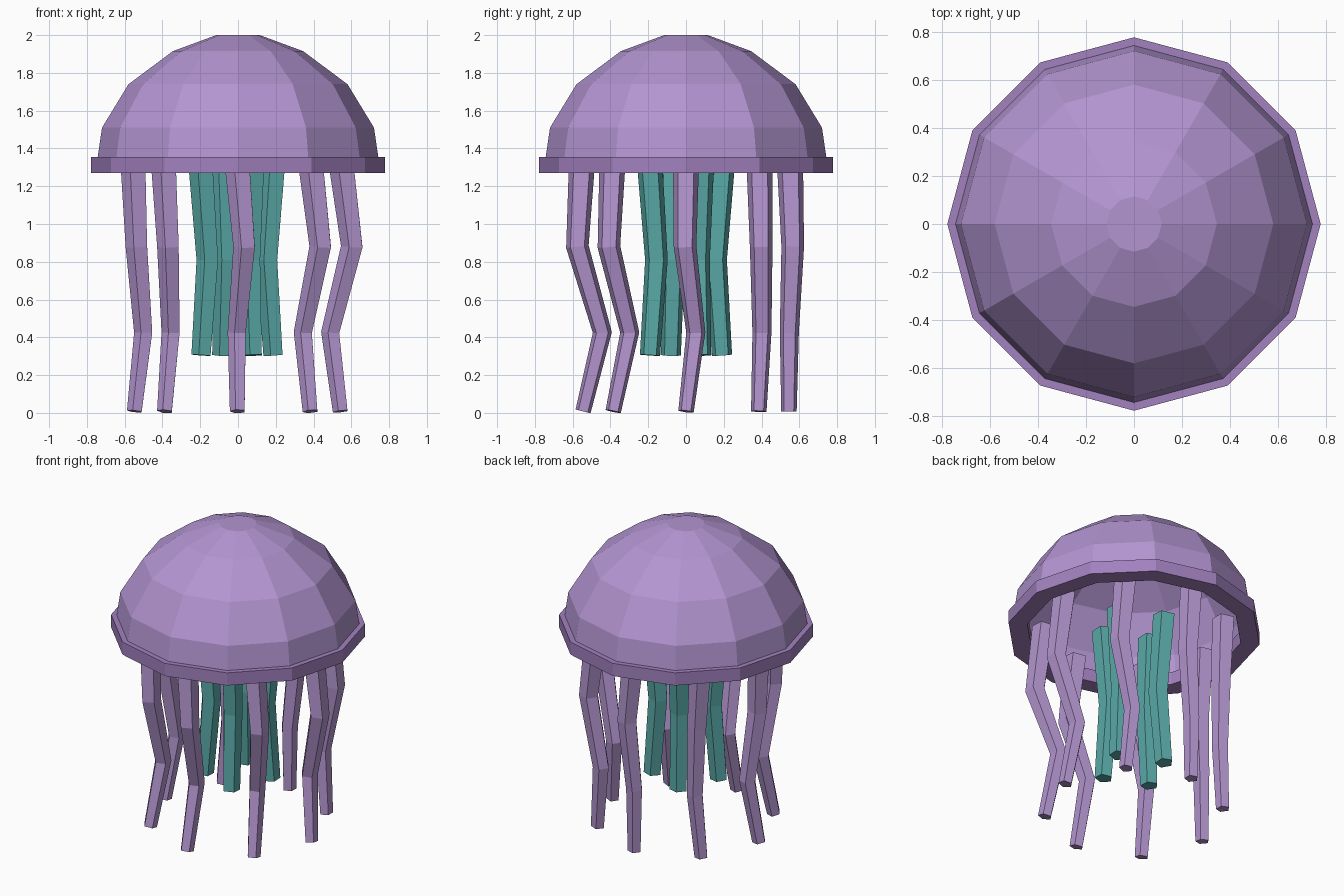
import bpy, bmesh, math
from mathutils import Vector

if "Cube" in bpy.data.objects:
    bpy.data.objects.remove(bpy.data.objects["Cube"])


def material(name, rgb):
    m = bpy.data.materials.new(name)
    m.diffuse_color = (*rgb, 1)
    m.use_nodes = True
    m.node_tree.nodes["Principled BSDF"].inputs["Base Color"].default_value = m.diffuse_color
    return m


BELL = material("bell_purple", (0.45, 0.30, 0.64))
RIM = material("rim_purple", (0.36, 0.22, 0.52))
TENTACLE = material("tentacle_purple", (0.45, 0.30, 0.62))
ARM = material("arm_teal", (0.10, 0.40, 0.39))


def finish(name, bm, mat, recalc=True):
    if recalc:
        bmesh.ops.recalc_face_normals(bm, faces=bm.faces[:])
    me = bpy.data.meshes.new(name)
    bm.to_mesh(me)
    bm.free()
    me.materials.append(mat)
    ob = bpy.data.objects.new(name, me)
    bpy.context.collection.objects.link(ob)


def bridge(bm, a, b):
    n = len(a)
    for i in range(n):
        bm.faces.new((a[i], a[(i + 1) % n], b[(i + 1) % n], b[i]))


def lathe(name, profile, mat, closed=False, cap=False, sides=12):
    bm = bmesh.new()
    rings = [[bm.verts.new((r * math.cos(math.tau * i / sides),
                            r * math.sin(math.tau * i / sides), z))
              for i in range(sides)] for r, z in profile]
    for a, b in zip(rings, rings[1:]):
        bridge(bm, a, b)
    if closed:
        bridge(bm, rings[-1], rings[0])
    if cap:
        bm.faces.new(rings[-1])
    finish(name, bm, mat, recalc=closed)


def tube(name, points, radii, mat, sides=5):
    # tapered five-sided tube, each ring square to the path
    bm = bmesh.new()
    pts = [Vector(p) for p in points]
    rings = []
    for i, (p, r) in enumerate(zip(pts, radii)):
        t = pts[min(i + 1, len(pts) - 1)] - pts[max(i - 1, 0)]
        q = Vector((0, 0, -1)).rotation_difference(t)
        ring = []
        for k in range(sides):
            a = math.pi + math.tau * k / sides
            ring.append(bm.verts.new(p + q @ Vector((r * math.cos(a), r * math.sin(a), 0))))
        rings.append(ring)
    for a, b in zip(rings, rings[1:]):
        bridge(bm, a, b)
    bm.faces.new(rings[0])
    bm.faces.new(rings[-1])
    finish(name, bm, mat)


def ring_of_tubes(name, count, start, path, radii, mat):
    # path entries: distance from axis, x shift, y shift, height
    for i in range(count):
        a = start + math.tau * i / count
        pts = [(d * math.cos(a) + sx, d * math.sin(a) + sy, z) for d, sx, sy, z in path]
        tube(f"{name}_{i + 1}", pts, radii, mat)


# hollow bell, open underneath
lathe("bell", [(0.745, 1.34), (0.72, 1.51), (0.58, 1.74), (0.345, 1.915), (0.115, 2.0)],
      BELL, cap=True)

# rim band around the bell's lower edge
lathe("bell_rim", [(0.66, 1.27), (0.777, 1.27), (0.777, 1.355), (0.66, 1.355)],
      RIM, closed=True)

# outer tentacles
ring_of_tubes("tentacle", 8, 0,
              [(0.55, 0, 0, 1.34), (0.57, 0.038, -0.005, 0.88),
               (0.495, -0.002, 0.052, 0.425), (0.545, 0, 0, 0.008)],
              [0.073, 0.063, 0.053, 0.043], TENTACLE)

# short inner arms
ring_of_tubes("inner_arm", 4, 0.4,
              [(0.21, 0, 0, 1.34), (0.17, 0, 0, 0.81), (0.207, 0, 0, 0.305)],
              [0.071, 0.063, 0.056], ARM)
